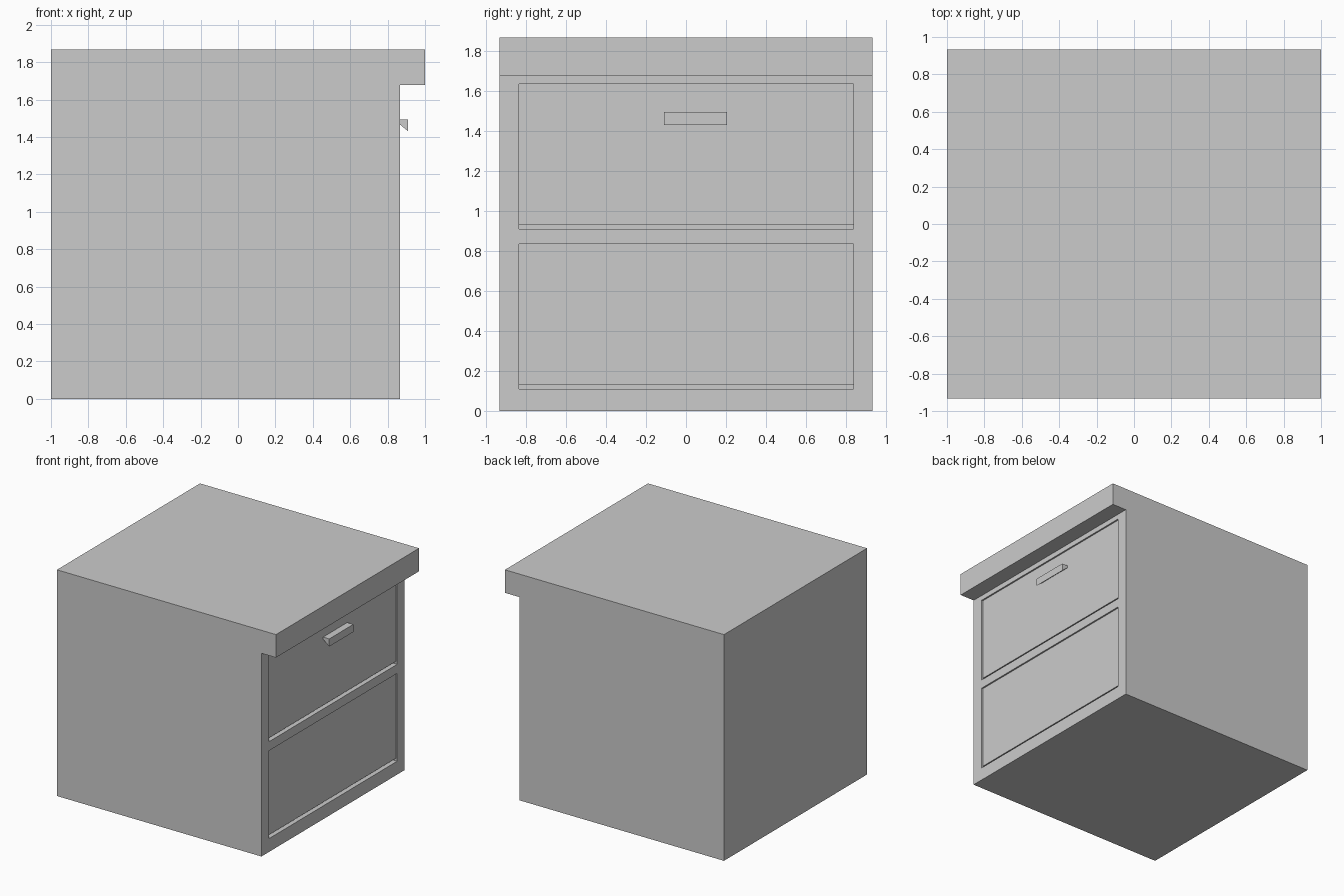
import bpy
import bmesh

if "Cube" in bpy.data.objects:
    bpy.data.objects.remove(bpy.data.objects["Cube"])

FRONT = 0.867          # x of the drawer side of the carcass
HALF = 0.933           # half width in y
Y0, Y1 = -0.835, 0.838  # drawer opening in y
OPEN_H = 0.725         # drawer opening height
GAP = 0.02             # gap under each drawer
RECESS = 0.013         # how far drawer faces sit back


def extrude_profile(name, profile, y0, y1):
    """Solid made by sweeping an (x, z) profile along y."""
    bm = bmesh.new()
    face = bm.faces.new([bm.verts.new((x, y0, z)) for x, z in profile])
    res = bmesh.ops.extrude_face_region(bm, geom=[face])
    moved = [v for v in res["geom"] if isinstance(v, bmesh.types.BMVert)]
    bmesh.ops.translate(bm, verts=moved, vec=(0, y1 - y0, 0))
    bmesh.ops.recalc_face_normals(bm, faces=bm.faces)
    mesh = bpy.data.meshes.new(name)
    bm.to_mesh(mesh)
    bm.free()
    obj = bpy.data.objects.new(name, mesh)
    bpy.context.collection.objects.link(obj)
    return obj


def box(name, x0, x1, y0, y1, z0, z1):
    return extrude_profile(name, [(x0, z0), (x1, z0), (x1, z1), (x0, z1)], y0, y1)


# Carcass with the worktop overhanging the drawer side
carcass = extrude_profile("carcass", [
    (-1, 0), (FRONT, 0), (FRONT, 1.677), (1, 1.677), (1, 1.867), (-1, 1.867)],
    -HALF, HALF)

# Two drawers, each in its own opening with a finger gap below
for label, z in (("lower", 0.11), ("upper", 0.91)):
    cutter = box(label + "_opening", -0.8, FRONT + 0.05, Y0, Y1, z, z + OPEN_H)
    cutter.hide_render = True
    mod = carcass.modifiers.new("opening", 'BOOLEAN')
    mod.operation = 'DIFFERENCE'
    mod.solver = 'EXACT'
    mod.object = cutter
    bpy.context.view_layer.objects.active = carcass
    bpy.ops.object.modifier_apply(modifier=mod.name)
    bpy.data.objects.remove(cutter)
    box(label + "_drawer", -0.7, FRONT - RECESS, Y0, Y1, z + GAP, z + OPEN_H)

# Finger pull on the upper drawer, undercut behind its front lip
back = FRONT - RECESS
extrude_profile("handle", [
    (back, 1.493), (0.91, 1.493), (0.91, 1.43), (back, 1.476)], -0.11, 0.205)
